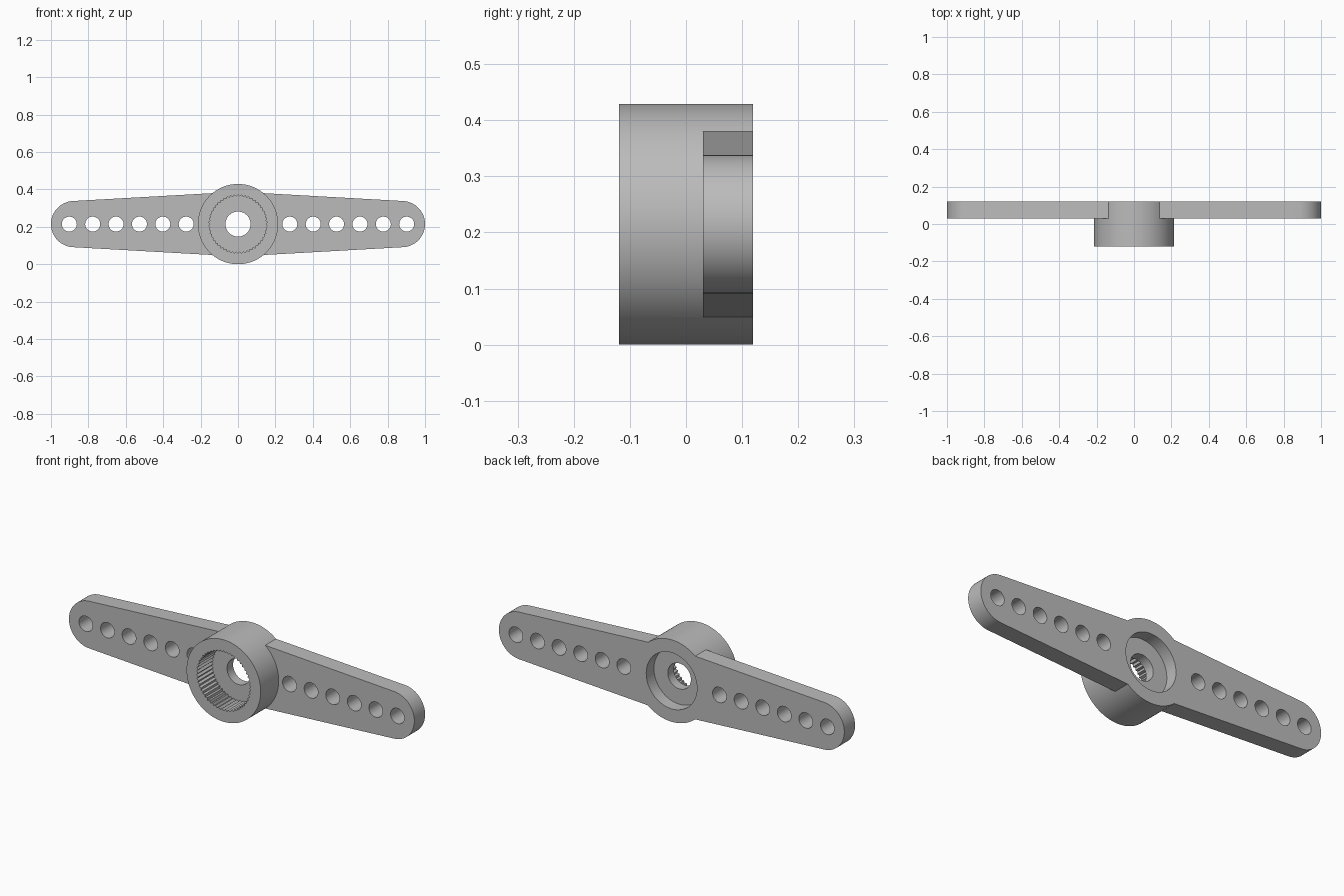
import bpy, bmesh, math

if "Cube" in bpy.data.objects:
    bpy.data.objects.remove(bpy.data.objects["Cube"])

CZ = 0.2145                      # height of the hub axis
Y_FRONT, Y_ARM, Y_BACK = -0.119, 0.03, 0.119

grey = bpy.data.materials.new("grey plastic")
grey.diffuse_color = (0.5, 0.5, 0.5, 1)
grey.use_nodes = True
grey.node_tree.nodes["Principled BSDF"].inputs["Base Color"].default_value = grey.diffuse_color


def circle(r, n, cx=0.0):
    return [(cx + r * math.cos(2 * math.pi * i / n),
             r * math.sin(2 * math.pi * i / n)) for i in range(n)]


def prism(name, outlines, y0, y1):
    """Extrude closed x/z outlines along y into one object."""
    bm = bmesh.new()
    for pts in outlines:
        face = bm.faces.new([bm.verts.new((x, y0, CZ + z)) for x, z in pts])
        ext = bmesh.ops.extrude_face_region(bm, geom=[face])
        verts = [v for v in ext["geom"] if isinstance(v, bmesh.types.BMVert)]
        bmesh.ops.translate(bm, verts=verts, vec=(0, y1 - y0, 0))
    bmesh.ops.recalc_face_normals(bm, faces=bm.faces[:])
    mesh = bpy.data.meshes.new(name)
    bm.to_mesh(mesh)
    bm.free()
    mesh.materials.append(grey)
    ob = bpy.data.objects.new(name, mesh)
    bpy.context.collection.objects.link(ob)
    return ob


def combine(target, other, operation):
    """Apply a boolean and remove the helper object."""
    mod = target.modifiers.new(operation, 'BOOLEAN')
    mod.object, mod.operation, mod.solver = other, operation, 'EXACT'
    bpy.context.view_layer.objects.active = target
    bpy.ops.object.modifier_apply(modifier=mod.name)
    bpy.data.objects.remove(other)


# Tapered double arm with rounded tips
R_TIP = 0.1235
half = [(1 - R_TIP + R_TIP * math.cos(a), R_TIP * math.sin(a))
        for a in (math.radians(-87 + 174 * i / 32) for i in range(33))]
right = [(0, -0.173)] + half + [(0, 0.173)]
outline = right + [(-x, -z) for x, z in half]
arm = prism("double_arm", [outline], Y_ARM, Y_BACK)

# Round hub through the middle of the arm
hub = prism("servo_horn", [circle(CZ, 128)], Y_FRONT, Y_BACK)
combine(hub, arm, 'UNION')

# Toothed socket in the front
TEETH = 50
socket = []
for i in range(TEETH * 2):
    a = math.pi * i / TEETH
    r = 0.157 if i % 2 else 0.148
    socket.append((r * math.cos(a), r * math.sin(a)))
combine(hub, prism("socket_cutter", [socket], Y_FRONT - 0.05, 0.005), 'DIFFERENCE')

# Plain screw-head recess in the back
combine(hub, prism("recess_cutter", [circle(0.147, 96)], 0.055, Y_BACK + 0.05), 'DIFFERENCE')

# Centre screw hole and the row of holes along each arm
holes = [circle(0.067, 64)]
for i in range(6):
    for side in (-1, 1):
        holes.append(circle(0.04, 40, side * (0.277 + 0.125 * i)))
combine(hub, prism("hole_cutter", holes, -0.3, 0.3), 'DIFFERENCE')

# Smooth the curved walls, keep rims and teeth sharp
bpy.ops.object.select_all(action='DESELECT')
hub.select_set(True)
bpy.context.view_layer.objects.active = hub
bpy.ops.object.shade_smooth_by_angle(angle=math.radians(25))
